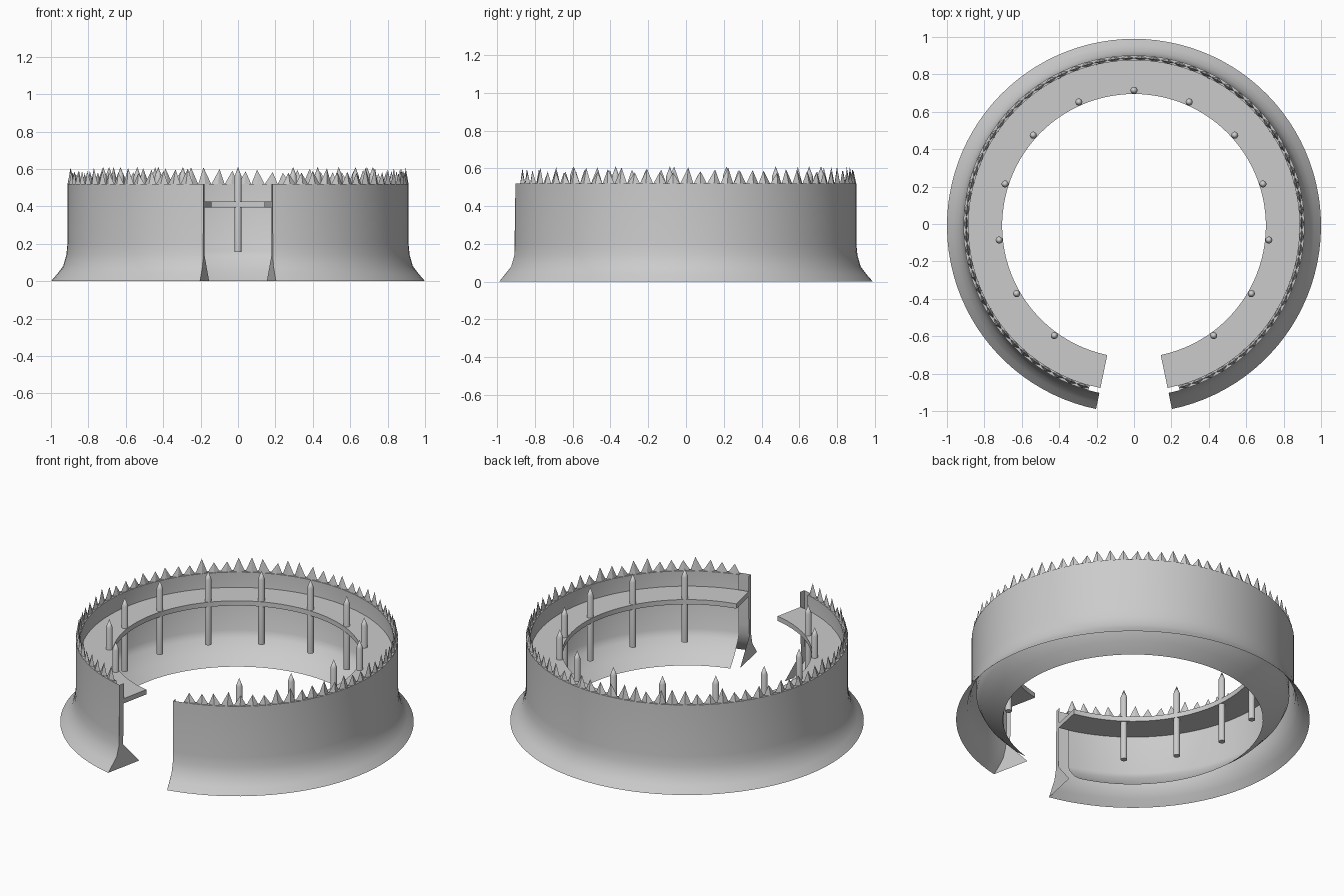
import bpy, bmesh, math, random
from math import sin, cos, radians

if "Cube" in bpy.data.objects:
    bpy.data.objects.remove(bpy.data.objects["Cube"])

random.seed(4)
CY = -0.01          # ring centre
GAP = 11.7          # half angle of the front opening, degrees
INNER_GAP = 15.5    # inner shell and spikes stop a little earlier


def polar(r, deg, z):
    """Point at an angle measured from the front (-y)."""
    a = radians(deg)
    return (r * sin(a), CY - r * cos(a), z)


def finish(name, bm, smooth=True):
    mesh = bpy.data.meshes.new(name)
    bm.to_mesh(mesh)
    bm.free()
    ob = bpy.data.objects.new(name, mesh)
    bpy.context.collection.objects.link(ob)
    if smooth:
        bpy.ops.object.select_all(action='DESELECT')
        bpy.context.view_layer.objects.active = ob
        ob.select_set(True)
        bpy.ops.object.shade_smooth_by_angle(angle=radians(35))
    return ob


def sweep(name, profile, gap, closed=False, seg=96):
    """Sweep an (r, z) profile round the ring, leaving the front open."""
    bm = bmesh.new()
    rows = []
    for i in range(seg + 1):
        deg = gap + (360 - 2 * gap) * i / seg
        rows.append([bm.verts.new(polar(r, deg, z)) for r, z in profile])
    n = len(profile)
    for a, b in zip(rows, rows[1:]):
        for j in range(n if closed else n - 1):
            k = (j + 1) % n
            bm.faces.new((a[j], b[j], b[k], a[k]))
    if closed:
        bm.faces.new(rows[0])
        bm.faces.new(rows[-1][::-1])
        bmesh.ops.recalc_face_normals(bm, faces=bm.faces)
    return finish(name, bm)


# Wall: outer shell with flared skirt, inner shell with its own skirt, flat top
sweep("outer_wall", [(1.0, 0), (0.965, 0.04), (0.935, 0.08), (0.918, 0.14), (0.912, 0.2), (0.912, 0.52)], GAP)
sweep("inner_wall", [(0.912, 0.52), (0.885, 0.52), (0.885, 0.16), (0.865, 0.12),
                     (0.80, 0.05), (0.735, 0)], INNER_GAP)

# Walkway ledge round the inside
sweep("walkway", [(0.705, 0.395), (0.885, 0.395), (0.885, 0.425), (0.705, 0.425)], GAP, closed=True)

# Gate jambs: thin upright strips and triangular skirt ends at the opening
bm = bmesh.new()
for side in (GAP, -GAP):
    for shape in ([(0.918, 0.14), (0.912, 0.52), (0.878, 0.52), (0.885, 0.14)],
                  [(1.0, 0), (0.935, 0.08), (0.918, 0.14), (0.885, 0.14), (0.76, 0)]):
        bm.faces.new([bm.verts.new(polar(r, side, z)) for r, z in shape])
finish("gate_jambs", bm, smooth=False)

# Pointed stakes along the wall top
bm = bmesh.new()
COUNT = 72
step = (360 - 2 * INNER_GAP) / COUNT
for i in range(COUNT):
    mid = INNER_GAP + step * (i + 0.5)
    half = step * 0.5
    base = [bm.verts.new(polar(r, mid + d * half, 0.518))
            for r, d in ((0.885, 0), (0.897, 1), (0.912, 0), (0.897, -1))]
    tip = bm.verts.new(polar(0.897, mid + random.uniform(-0.6, 0.6), random.uniform(0.575, 0.61)))
    for j in range(4):
        bm.faces.new((base[j], base[(j + 1) % 4], tip))
bmesh.ops.recalc_face_normals(bm, faces=bm.faces)
finish("wall_spikes", bm, smooth=False)

# Sharpened posts on the inner edge of the walkway
bm = bmesh.new()
SIDES = 12
for i in range(-6, 7):
    cx, cy, _ = polar(0.725, 180 + 24 * i, 0)
    rings = [[bm.verts.new((cx + 0.019 * cos(k * math.tau / SIDES),
                            cy + 0.019 * sin(k * math.tau / SIDES), z)) for k in range(SIDES)]
             for z in (0.155, 0.56)]
    tip = bm.verts.new((cx, cy, 0.61))
    bm.faces.new(rings[0][::-1])
    for k in range(SIDES):
        m = (k + 1) % SIDES
        bm.faces.new((rings[0][k], rings[0][m], rings[1][m], rings[1][k]))
        bm.faces.new((rings[1][k], rings[1][m], tip))
finish("walkway_posts", bm)
